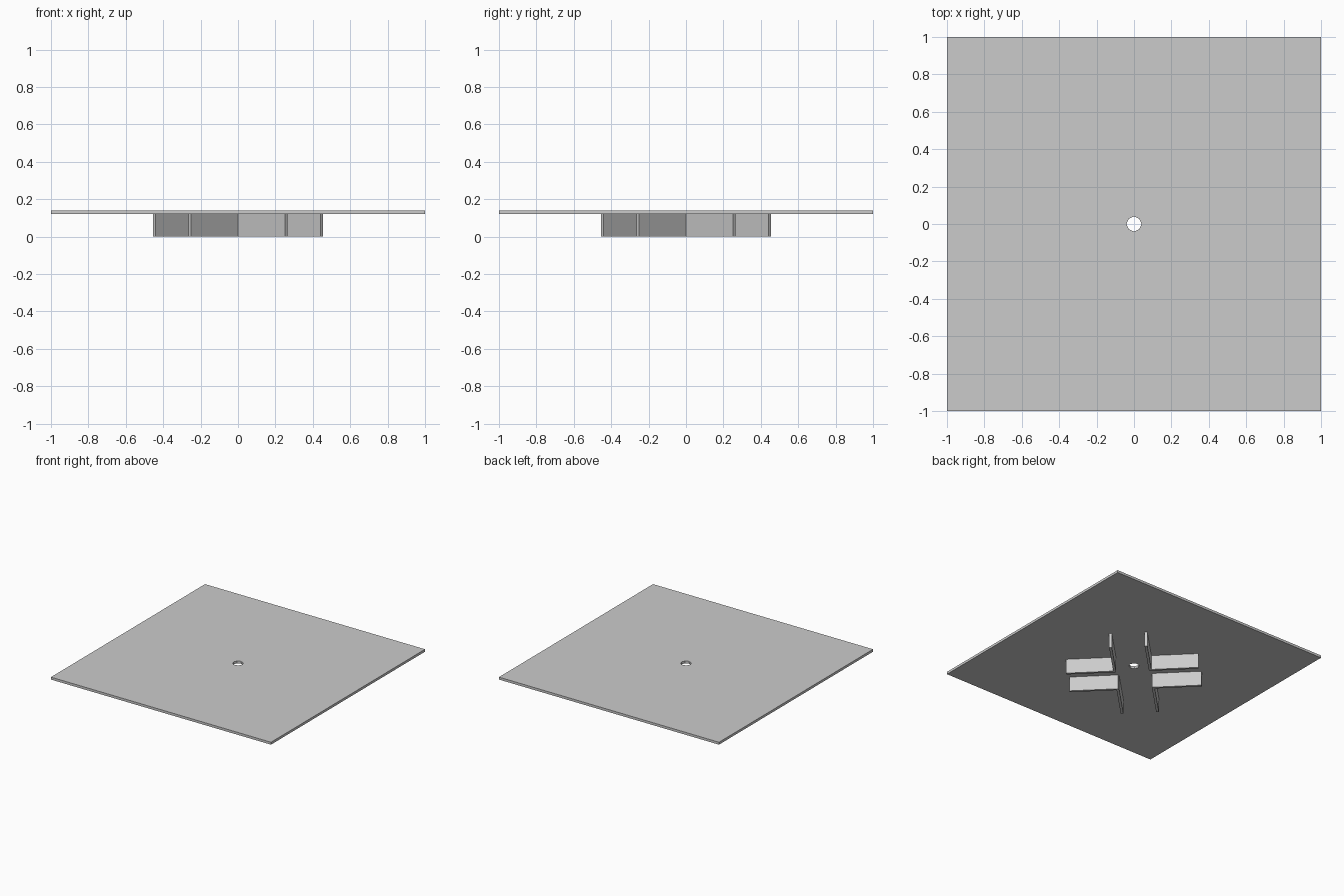
import bpy, bmesh, math
from mathutils import Matrix, Vector

cube = bpy.data.objects.get("Cube")
if cube:
    bpy.data.objects.remove(cube, do_unlink=True)

HALF = 1.0            # half width of the panel
FIN_H = 0.12          # height of the fins, underside of the panel
PANEL_T = 0.02
HOLE_R = 0.04
FIN_T = 0.02
FIN_OFF = 0.134       # offset of each fin from its arm's centre line
FIN_IN, FIN_OUT = 0.13, 0.5

grey = bpy.data.materials.new("light_grey")
grey.use_nodes = True
colour = (0.6, 0.6, 0.6, 1)
grey.diffuse_color = colour
grey.node_tree.nodes["Principled BSDF"].inputs["Base Color"].default_value = colour


def finish(name, bm):
    bmesh.ops.recalc_face_normals(bm, faces=bm.faces)
    mesh = bpy.data.meshes.new(name)
    bm.to_mesh(mesh)
    bm.free()
    mesh.materials.append(grey)
    obj = bpy.data.objects.new(name, mesh)
    bpy.context.collection.objects.link(obj)
    return obj


# Square panel with an eight-sided centre hole
bm = bmesh.new()
rings = []
for z in (FIN_H, FIN_H + PANEL_T):
    inner, outer = [], []
    for k in range(8):
        d = Vector((math.cos(k * math.pi / 4), math.sin(k * math.pi / 4), 0))
        up = Vector((0, 0, z))
        inner.append(bm.verts.new(d * HOLE_R + up))
        outer.append(bm.verts.new(d * HALF / max(abs(d.x), abs(d.y)) + up))
    rings.append((inner, outer))
(low_in, low_out), (top_in, top_out) = rings
for a, b in ((low_in, low_out), (low_out, top_out), (top_out, top_in), (top_in, low_in)):
    for k in range(8):
        n = (k + 1) % 8
        bm.faces.new((a[k], a[n], b[n], b[k]))
finish("panel", bm)

# Four diagonal arms, each a pair of parallel fins
arms = ("back_left", "back_right", "front_right", "front_left")
for i, arm in enumerate(arms):
    turn = Matrix.Rotation(math.radians(45 + 90 * i), 4, "Z")
    for side, label in ((-1, "a"), (1, "b")):
        bm = bmesh.new()
        place = Matrix.Translation(((FIN_IN + FIN_OUT) / 2, side * FIN_OFF, FIN_H / 2))
        size = Matrix.Diagonal((FIN_OUT - FIN_IN, FIN_T, FIN_H, 1))
        bmesh.ops.create_cube(bm, size=1, matrix=turn @ place @ size)
        finish(f"fin_{arm}_{label}", bm)
